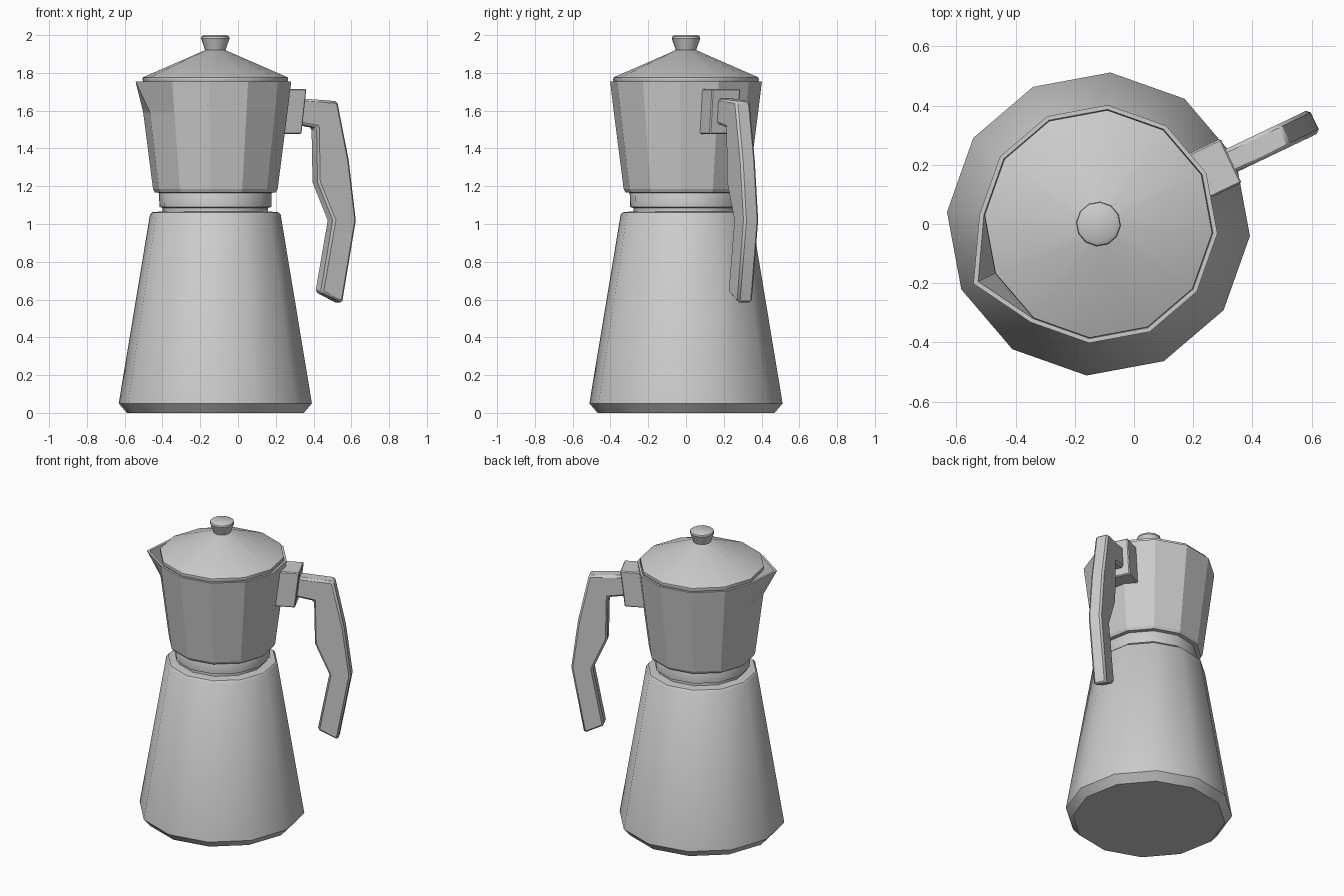
import bpy, bmesh
from math import cos, sin, tau, radians
from mathutils import Matrix

if "Cube" in bpy.data.objects:
    bpy.data.objects.remove(bpy.data.objects["Cube"])

# Everything is built with the handle along +X, then turned and shifted
PLACE = Matrix.Translation((-0.12, 0, 0)) @ Matrix.Rotation(radians(25.5), 4, 'Z')


def finish(name, bm, smooth=None):
    bmesh.ops.recalc_face_normals(bm, faces=bm.faces)
    bm.transform(PLACE)
    me = bpy.data.meshes.new(name)
    bm.to_mesh(me)
    bm.free()
    ob = bpy.data.objects.new(name, me)
    bpy.context.collection.objects.link(ob)
    if smooth:
        bpy.ops.object.select_all(action='DESELECT')
        ob.select_set(True)
        bpy.context.view_layer.objects.active = ob
        bpy.ops.object.shade_smooth_by_angle(angle=radians(smooth))
    return ob


def lathe(name, profile, smooth=None, spout=None, n=12):
    """Twelve-sided turned part, capped; spout = {ring: extra radius}."""
    bm = bmesh.new()
    rings = []
    for j, (r, z) in enumerate(profile):
        ring = []
        for k in range(n):
            rr = r + (spout or {}).get(j, 0) * (k == n // 2)
            a = tau * k / n
            ring.append(bm.verts.new((rr * cos(a), rr * sin(a), z)))
        rings.append(ring)
    for a, b in zip(rings, rings[1:]):
        for k in range(n):
            m = (k + 1) % n
            bm.faces.new((a[k], a[m], b[m], b[k]))
    bm.faces.new(rings[0])
    bm.faces.new(rings[-1])
    return finish(name, bm, smooth)


def strip(name, pairs, half, bevel, smooth=None):
    """Bar of rectangular sections; each pair is (outer, inner) in XZ."""
    bm = bmesh.new()
    rings = []
    for (xo, zo), (xi, zi) in pairs:
        rings.append([bm.verts.new(p) for p in (
            (xo, -half, zo), (xo, half, zo), (xi, half, zi), (xi, -half, zi))])
    for a, b in zip(rings, rings[1:]):
        for k in range(4):
            m = (k + 1) % 4
            bm.faces.new((a[k], a[m], b[m], b[k]))
    bm.faces.new(rings[0])
    bm.faces.new(rings[-1])
    bmesh.ops.recalc_face_normals(bm, faces=bm.faces)
    ob = finish(name, bm, smooth)
    mod = ob.modifiers.new("soft_edges", 'BEVEL')
    mod.width = bevel
    mod.segments = 1
    mod.limit_method = 'ANGLE'
    mod.angle_limit = radians(50)
    return ob


# Water chamber
lathe("water_chamber", [(0.47, 0), (0.513, 0.05), (0.347, 1.05), (0.335, 1.062),
                        (0.27, 1.068)], smooth=35)

# Threaded neck and collar
lathe("collar", [(0.28, 1.05), (0.28, 1.085), (0.297, 1.09), (0.299, 1.165),
                 (0.29, 1.18)], smooth=35)

# Upper pot: hollow, with one rim corner drawn out into the spout
lathe("upper_pot", [(0.30, 1.165), (0.322, 1.168), (0.331, 1.185), (0.383, 1.59),
                    (0.403, 1.755), (0.388, 1.755), (0.366, 1.59), (0.315, 1.20)],
      spout={4: 0.065, 5: 0.062})

# Lid and knob
lathe("lid", [(0.378, 1.745), (0.387, 1.762), (0.385, 1.776), (0.05, 1.922)], smooth=35)
lathe("lid_knob", [(0.052, 1.915), (0.057, 1.93), (0.076, 1.982), (0.073, 1.992),
                   (0.06, 2.0)], smooth=35)

# Handle bracket, parallel to the pot wall
strip("handle_bracket", [((0.497, 1.715), (0.36, 1.715)),
                         ((0.468, 1.477), (0.335, 1.477))], 0.083, 0.006)

# Handle: short arm, then an angled grip
strip("handle", [((0.46, 1.667), (0.46, 1.53)),
                 ((0.70, 1.65), (0.579, 1.51)),
                 ((0.767, 1.34), (0.585, 1.22)),
                 ((0.809, 1.02), (0.674, 1.02)),
                 ((0.728, 0.58), (0.602, 0.64))], 0.043, 0.012, smooth=35)
